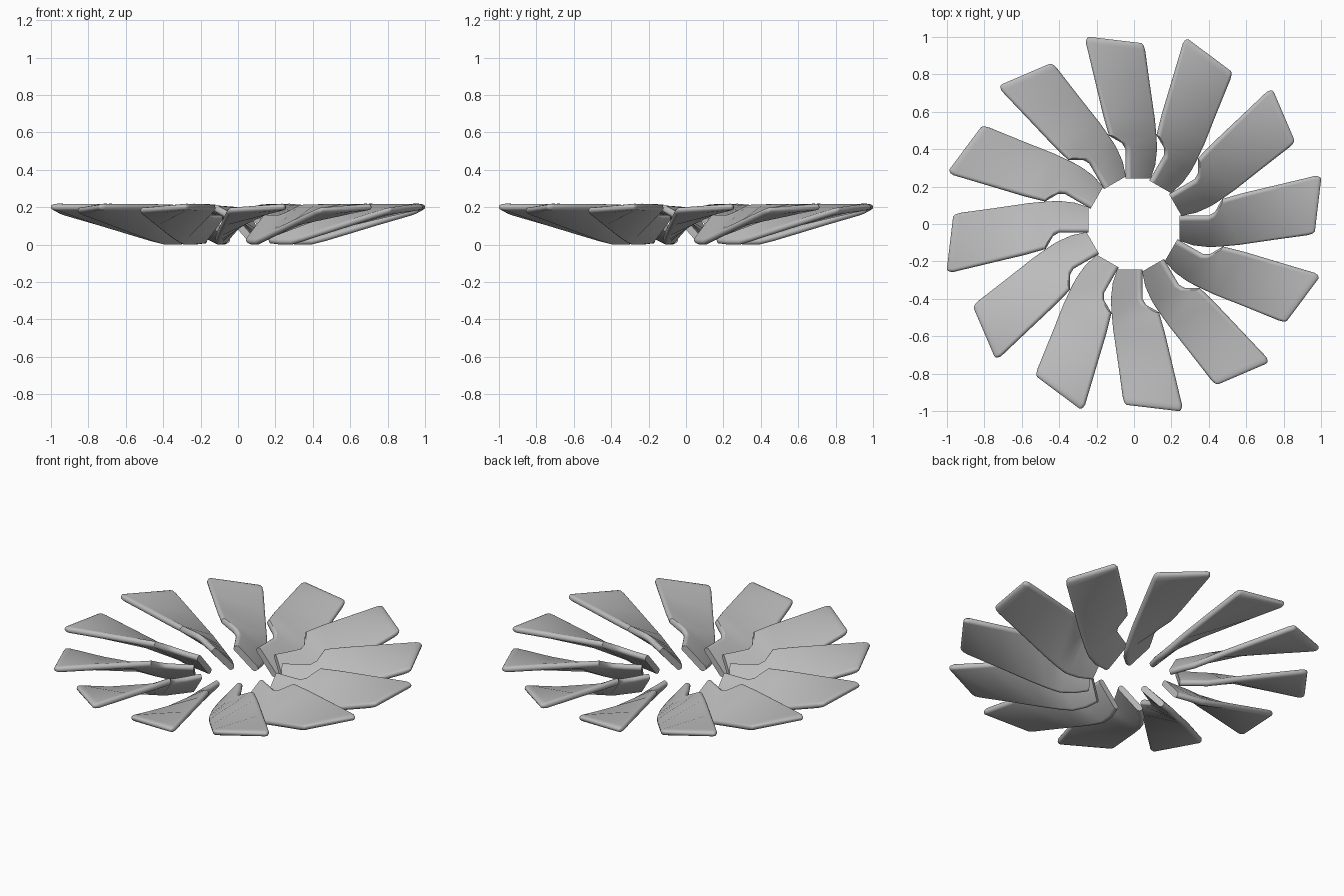
import bpy, bmesh, math
from mathutils import Vector, Matrix

cube = bpy.data.objects.get("Cube")
if cube:
    bpy.data.objects.remove(cube, do_unlink=True)

metal = bpy.data.materials.new("plain grey")
metal.use_nodes = True
grey = (0.5, 0.5, 0.5, 1)
metal.diffuse_color = grey
metal.node_tree.nodes["Principled BSDF"].inputs["Base Color"].default_value = grey

BLADES = 12
ARC = 6

# Blade stations: low edge point, high edge point, half thickness
stations = [
    ((0.242, -0.09, 0.025), (0.242, 0.046, 0.14), 0.018),
    ((0.32, -0.115, 0.018), (0.33, 0.046, 0.14), 0.018),
    ((0.395, -0.123, 0.019), (0.40, 0.046, 0.142), 0.018),
    ((0.42, -0.123, 0.025), (0.432, 0.065, 0.155), 0.018),
    ((0.47, -0.12, 0.038), (0.472, 0.134, 0.195), 0.018),
    ((0.56, -0.112, 0.065), (0.58, 0.165, 0.198), 0.018),
    ((0.75, -0.085, 0.122), (0.78, 0.213, 0.2), 0.018),
    ((0.93, -0.06, 0.175), (0.965, 0.257, 0.201), 0.018),
    ((0.953, -0.053, 0.182), (0.984, 0.255, 0.201), 0.016),
    ((0.964, -0.045, 0.185), (0.996, 0.248, 0.201), 0.011),
    ((0.968, -0.037, 0.187), (1.0, 0.24, 0.201), 0.004),
]


def section(low, high, radius):
    """Round-ended bar across the blade, between its two edges."""
    low, high = Vector(low), Vector(high)
    low.y += radius
    high.y -= radius
    across = (high - low).normalized()
    up = Vector((1, 0, 0)).cross(across).normalized()
    ring = []
    for centre, start in ((high, -math.pi / 2), (low, math.pi / 2)):
        for i in range(ARC + 1):
            a = start + math.pi * i / ARC
            ring.append(centre + radius * (across * math.cos(a) + up * math.sin(a)))
    return ring


# One blade, lofted through its stations
bm = bmesh.new()
rings = [[bm.verts.new(p) for p in section(*s)] for s in stations]
for a, b in zip(rings, rings[1:]):
    for i in range(len(a)):
        j = (i + 1) % len(a)
        bm.faces.new((a[i], a[j], b[j], b[i]))
bm.faces.new(rings[0])
bm.faces.new(rings[-1])
bmesh.ops.recalc_face_normals(bm, faces=bm.faces[:])
mesh = bpy.data.meshes.new("blade")
bm.to_mesh(mesh)
bm.free()
mesh.materials.append(metal)

# Ring of blades
for k in range(BLADES):
    blade = bpy.data.objects.new(f"blade_{k + 1}", mesh)
    blade.matrix_world = Matrix.Rotation(math.tau * k / BLADES, 4, "Z")
    bpy.context.collection.objects.link(blade)
    if k == 0:
        blade.select_set(True)
        bpy.context.view_layer.objects.active = blade
        bpy.ops.object.shade_smooth_by_angle(angle=math.radians(40))
        blade.select_set(False)
